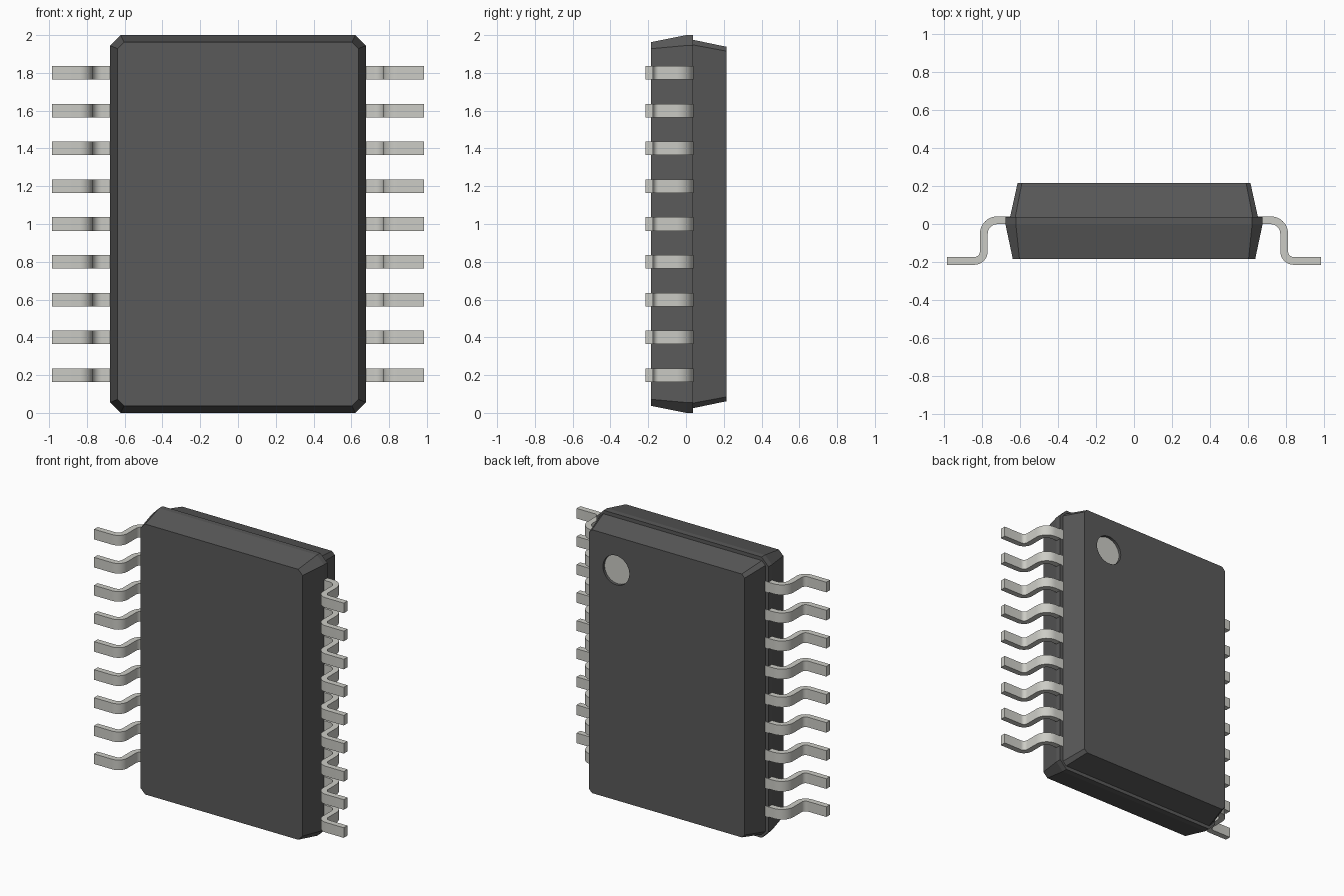
import bpy, bmesh, math

if "Cube" in bpy.data.objects:
    bpy.data.objects.remove(bpy.data.objects["Cube"])


def material(name, color):
    m = bpy.data.materials.new(name)
    m.diffuse_color = (*color, 1)
    m.use_nodes = True
    m.node_tree.nodes["Principled BSDF"].inputs["Base Color"].default_value = m.diffuse_color
    return m


DARK = material("dark_plastic", (0.1, 0.1, 0.1))
METAL = material("light_metal", (0.6, 0.6, 0.56))


def finish(name, bm, mat, smooth=False):
    bmesh.ops.recalc_face_normals(bm, faces=bm.faces)
    me = bpy.data.meshes.new(name)
    bm.to_mesh(me)
    bm.free()
    ob = bpy.data.objects.new(name, me)
    bpy.context.collection.objects.link(ob)
    if mat:
        me.materials.append(mat)
    if smooth:
        bpy.ops.object.select_all(action='DESELECT')
        ob.select_set(True)
        bpy.context.view_layer.objects.active = ob
        bpy.ops.object.shade_smooth_by_angle(angle=math.radians(35))
    return ob


def octagon(w, h, c):
    """Chamfered rectangle outline in x, z (half sizes w, h)."""
    return [(w, h - c), (w - c, h), (c - w, h), (-w, h - c),
            (-w, c - h), (c - w, -h), (w - c, -h), (w, c - h)]


def shell(name, sections):
    """Loft chamfered rectangles (y, half width, half height, centre z, chamfer)."""
    bm = bmesh.new()
    rings = [[bm.verts.new((x, y, zc + z)) for x, z in octagon(w, h, c)]
             for y, w, h, zc, c in sections]
    for a, b in zip(rings, rings[1:]):
        for i in range(8):
            j = (i + 1) % 8
            bm.faces.new((a[i], a[j], b[j], b[i]))
    bm.faces.new(rings[0])
    bm.faces.new(rings[-1])
    return finish(name, bm, DARK)


def disc(name, radius, y0, y1, mat):
    """Cylinder along y at the marker position."""
    bm = bmesh.new()
    pts = [(0.4 + radius * math.cos(t), 1.7 + radius * math.sin(t))
           for t in (2 * math.pi * i / 48 for i in range(48))]
    f = bm.faces.new([bm.verts.new((x, y0, z)) for x, z in pts])
    if y1 != y0:
        r = bmesh.ops.extrude_face_region(bm, geom=[f])
        for v in r["geom"]:
            if isinstance(v, bmesh.types.BMVert):
                v.co.y = y1
    return finish(name, bm, mat, smooth=y1 != y0)


# Body halves
shell("front_half", [(-0.184, 0.638, 0.963, 1.0, 0.035),
                     (0.0, 0.677, 1.0, 1.0, 0.055),
                     (0.038, 0.677, 1.0, 1.0, 0.055)])
back = shell("back_half", [(0.038, 0.652, 0.975, 1.0, 0.027),
                           (0.215, 0.613, 0.938, 1.0, 0.023)])

# Round pin marker, recessed in the back face
cutter = disc("marker_cutter", 0.104, 0.195, 0.3, None)
cutter.hide_render = True
cutter.hide_viewport = True
cut = back.modifiers.new("marker_recess", 'BOOLEAN')
cut.operation = 'DIFFERENCE'
cut.solver = 'EXACT'
cut.object = cutter
disc("marker_dot", 0.103, 0.19, 0.197, METAL)


# Gull-wing pins: both faces of a bent strip
def arc(cx, cy, r, a0, a1, n=8):
    return [(cx + r * math.cos(math.radians(a0 + (a1 - a0) * i / n)),
             cy + r * math.sin(math.radians(a0 + (a1 - a0) * i / n)))
            for i in range(n + 1)]


T = 0.041
x_in, x_out = 0.77, 0.77 + T
top, foot = 0.04, -0.215
r1, r2 = 0.05, 0.03
upper = ([(0.64, top)] + arc(x_in - r1, top - T - r1, r1 + T, 90, 0)
         + arc(x_out + r2, foot + T + r2, r2, 180, 270) + [(0.984, foot + T)])
lower = ([(0.64, top - T)] + arc(x_in - r1, top - T - r1, r1, 90, 0)
         + arc(x_out + r2, foot + T + r2, r2 + T, 180, 270) + [(0.984, foot)])

bm = bmesh.new()
half = 0.036
cross = []
for (ux, uy), (lx, ly) in zip(upper, lower):
    cross.append([bm.verts.new(p) for p in ((ux, uy, half), (ux, uy, -half),
                                            (lx, ly, -half), (lx, ly, half))])
for a, b in zip(cross, cross[1:]):
    for i in range(4):
        j = (i + 1) % 4
        bm.faces.new((a[i], a[j], b[j], b[i]))
bm.faces.new(cross[0])
bm.faces.new(cross[-1])
pins = finish("pins", bm, METAL, smooth=True)
pins.location.z = 0.2

# Nine pins per side
row = pins.modifiers.new("row", 'ARRAY')
row.count = 9
row.use_relative_offset = False
row.use_constant_offset = True
row.constant_offset_displace = (0, 0, 0.2)
mir = pins.modifiers.new("both_sides", 'MIRROR')
mir.use_axis = (True, False, False)
